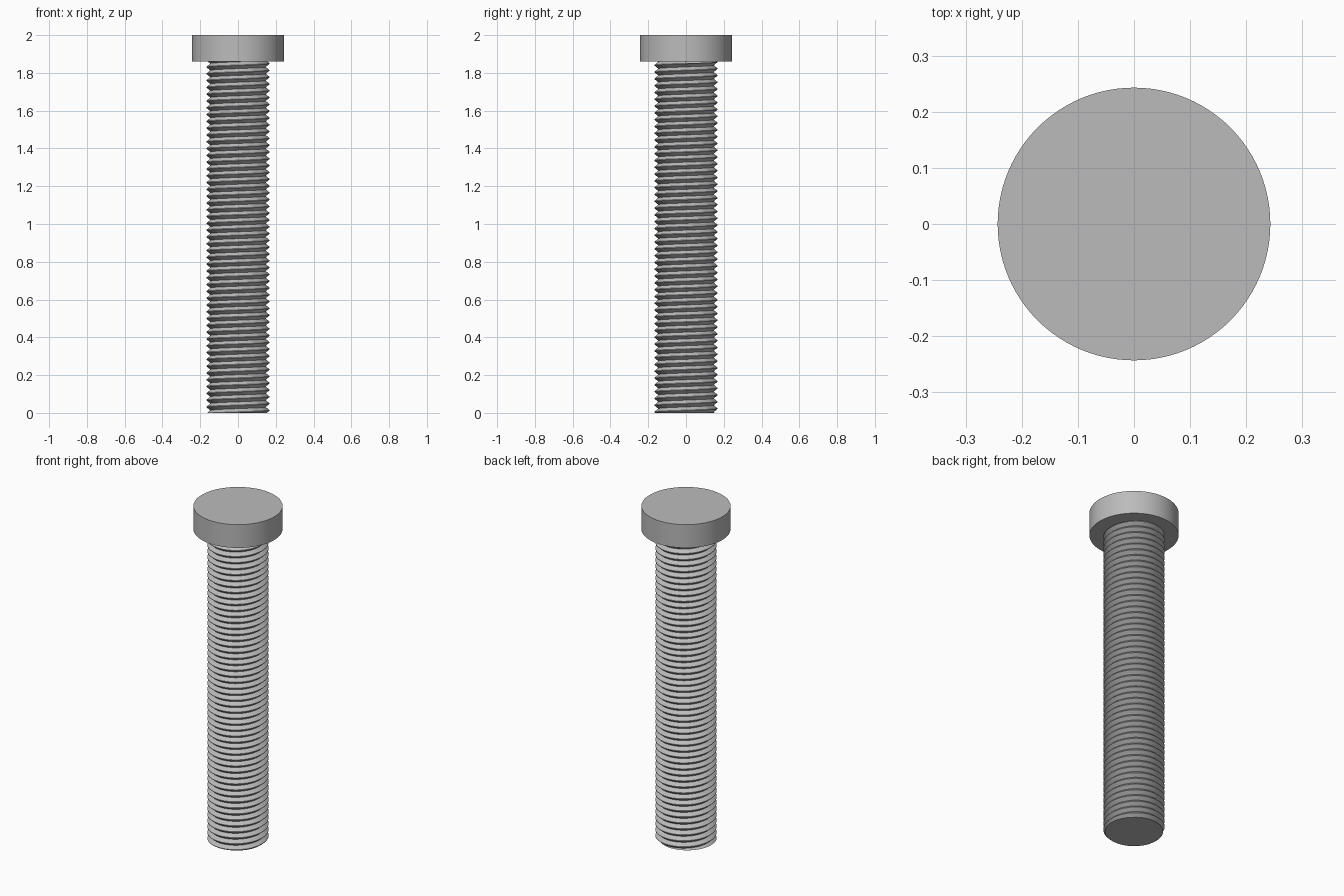
import bpy
import bmesh
from math import cos, sin, pi, radians
from mathutils import Vector

cube = bpy.data.objects.get("Cube")
if cube:
    bpy.data.objects.remove(cube, do_unlink=True)

HEAD_RADIUS, HEAD_BOTTOM, TOP = 0.243, 1.86, 2.0
CREST, ROOT, PITCH = 0.167, 0.147, 0.036
SEGMENTS = 64

# Plain steel
steel = bpy.data.materials.new("steel grey")
steel.use_nodes = True
colour = (0.5, 0.5, 0.5, 1)
steel.diffuse_color = colour
steel.node_tree.nodes["Principled BSDF"].inputs["Base Color"].default_value = colour


def finish(bm, name):
    bmesh.ops.recalc_face_normals(bm, faces=bm.faces)
    mesh = bpy.data.meshes.new(name)
    bm.to_mesh(mesh)
    bm.free()
    mesh.materials.append(steel)
    obj = bpy.data.objects.new(name, mesh)
    bpy.context.collection.objects.link(obj)
    bpy.ops.object.select_all(action='DESELECT')
    obj.select_set(True)
    bpy.context.view_layer.objects.active = obj
    bpy.ops.object.shade_smooth_by_angle(angle=radians(30))
    return obj


# Cylindrical head
bm = bmesh.new()
bmesh.ops.create_cone(bm, cap_ends=True, segments=96, radius1=HEAD_RADIUS,
                      radius2=HEAD_RADIUS, depth=TOP - HEAD_BOTTOM)
bmesh.ops.translate(bm, verts=bm.verts, vec=(0, 0, (TOP + HEAD_BOTTOM) / 2))
finish(bm, "bolt_head")

# Threaded shank: V profile swept along a right-handed helix
bm = bmesh.new()
turns = int(HEAD_BOTTOM / PITCH) + 3
profile = [(ROOT, 0.0), (CREST, 0.46), (CREST, 0.54)]
rows = [(r, (turn + t) * PITCH) for turn in range(turns) for r, t in profile]
columns = []
for i in range(SEGMENTS + 1):
    a = 2 * pi * i / SEGMENTS
    # crest meets the bottom end on the front right
    lift = PITCH * (i / SEGMENTS - 2.125)
    columns.append([bm.verts.new((r * cos(a), r * sin(a), z + lift)) for r, z in rows])
for left, right in zip(columns, columns[1:]):
    for j in range(len(rows) - 1):
        bm.faces.new((left[j], right[j], right[j + 1], left[j + 1]))
bmesh.ops.remove_doubles(bm, verts=bm.verts, dist=0.00001)

# Cut both ends flat and cap them
for z, up in ((0, -1), (HEAD_BOTTOM + 0.004, 1)):
    cut = bmesh.ops.bisect_plane(bm, geom=bm.verts[:] + bm.edges[:] + bm.faces[:],
                                 plane_co=Vector((0, 0, z)), plane_no=Vector((0, 0, up)),
                                 clear_outer=True)
    rim = [e for e in cut["geom_cut"] if isinstance(e, bmesh.types.BMEdge)]
    bmesh.ops.holes_fill(bm, edges=rim, sides=0)
finish(bm, "threaded_shank")
